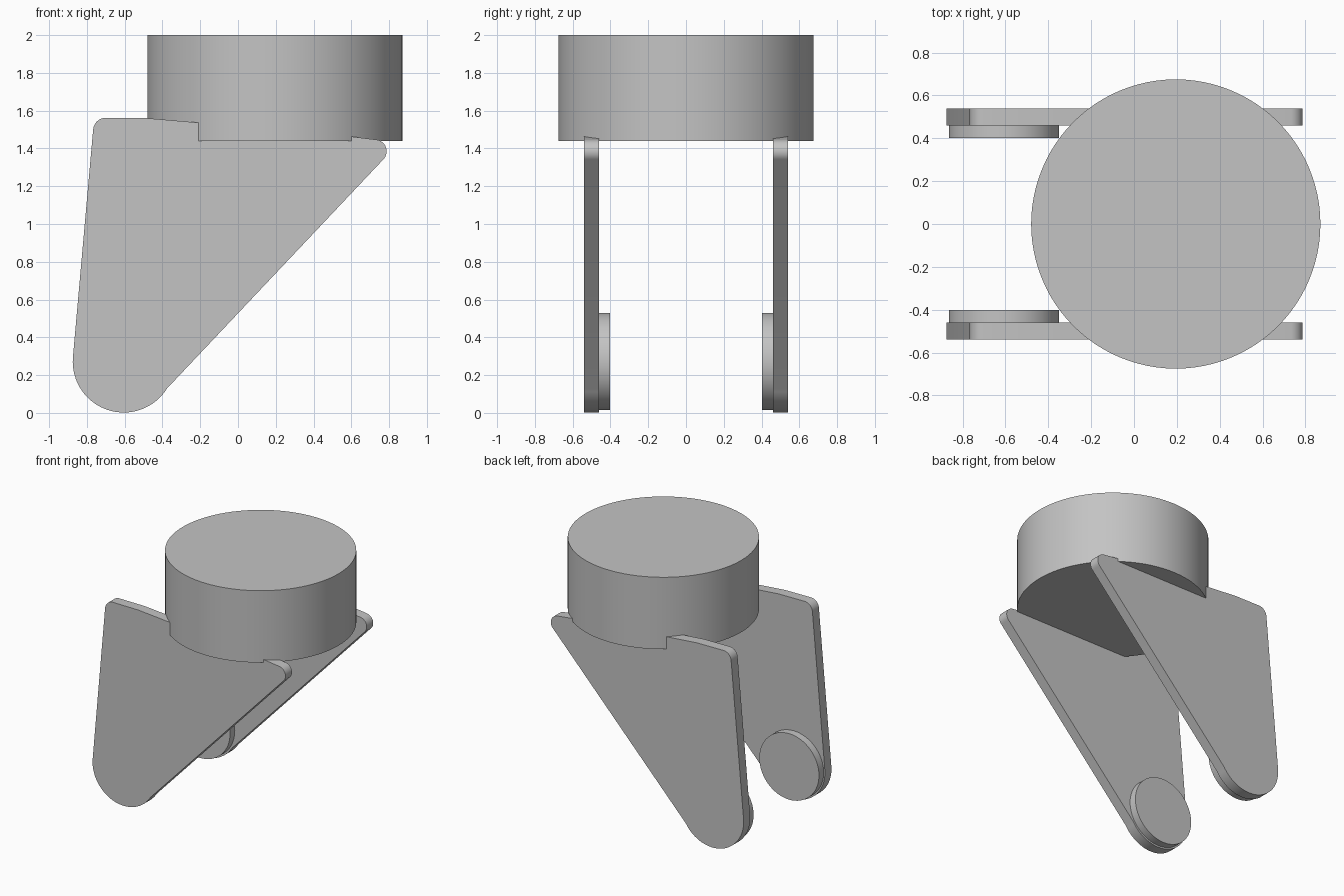
import bpy
import bmesh
import math

default = bpy.data.objects.get("Cube")
if default:
    bpy.data.objects.remove(default, do_unlink=True)

# One plain grey for every part
grey = bpy.data.materials.new("plain_grey")
grey.use_nodes = True
colour = (0.55, 0.55, 0.55, 1.0)
grey.diffuse_color = colour
grey.node_tree.nodes["Principled BSDF"].inputs["Base Color"].default_value = colour


def arc(cx, cz, radius, start, end, steps):
    """Points along an arc in the xz plane, angles in degrees."""
    angles = [math.radians(start + (end - start) * i / steps) for i in range(steps + 1)]
    return [(cx + radius * math.cos(a), cz + radius * math.sin(a)) for a in angles]


def finish(bm, name):
    bmesh.ops.recalc_face_normals(bm, faces=bm.faces)
    mesh = bpy.data.meshes.new(name)
    bm.to_mesh(mesh)
    bm.free()
    mesh.materials.append(grey)
    obj = bpy.data.objects.new(name, mesh)
    bpy.context.collection.objects.link(obj)
    bpy.ops.object.select_all(action="DESELECT")
    obj.select_set(True)
    bpy.context.view_layer.objects.active = obj
    bpy.ops.object.shade_smooth_by_angle(angle=math.radians(25))
    return obj


def slab(name, outline, y0, y1):
    """Extrude an xz outline from y0 to y1."""
    bm = bmesh.new()
    face = bm.faces.new([bm.verts.new((x, y0, z)) for x, z in outline])
    grown = bmesh.ops.extrude_face_region(bm, geom=[face])
    moved = [g for g in grown["geom"] if isinstance(g, bmesh.types.BMVert)]
    bmesh.ops.translate(bm, verts=moved, vec=(0, y1 - y0, 0))
    return finish(bm, name)


# Swivel drum on top
bm = bmesh.new()
bmesh.ops.create_cone(bm, cap_ends=True, segments=96, radius1=0.675, radius2=0.675, depth=0.56)
bmesh.ops.translate(bm, verts=bm.verts, vec=(0.195, 0, 1.72))
finish(bm, "swivel_drum")

# Fork plate outline: round foot, small front corner, gently sloped top, rear corner
plate = arc(-0.605, 0.272, 0.27, 176, 328, 32)
plate += arc(0.725, 1.385, 0.062, -45, 83, 14)
plate += [(0.6, 1.463), (-0.21, 1.537), (-0.48, 1.56)]
plate += arc(-0.7, 1.495, 0.067, 90, 175, 10)

# Axle boss on the inner face of each plate
boss = arc(-0.607, 0.272, 0.257, 0, 354.375, 63)

for side, label in ((1, "back"), (-1, "front")):
    slab(label + "_fork_plate", plate, side * 0.46, side * 0.54)
    slab(label + "_axle_boss", boss, side * 0.402, side * 0.46)
